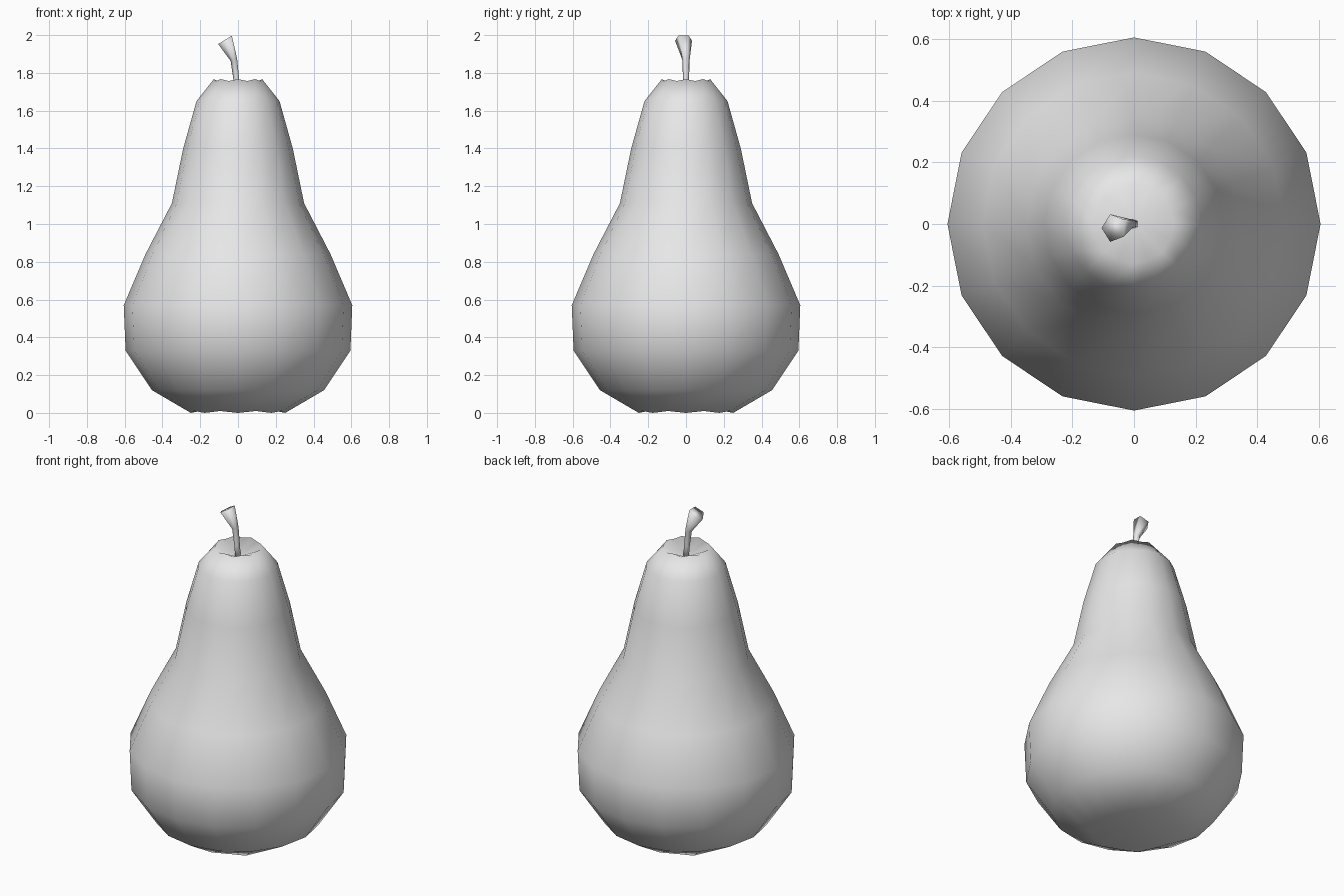
import bpy, bmesh
from math import cos, sin, tau
from mathutils import Vector, Matrix

cube = bpy.data.objects.get("Cube")
if cube:
    bpy.data.objects.remove(cube)

grey = bpy.data.materials.new("plain_grey")
grey.use_nodes = True
grey.diffuse_color = (0.8, 0.8, 0.8, 1)
grey.node_tree.nodes["Principled BSDF"].inputs["Base Color"].default_value = grey.diffuse_color


def skin(bm, rings):
    """Join neighbouring rings of equal size with quads."""
    for low, high in zip(rings, rings[1:]):
        for i in range(len(low)):
            j = (i + 1) % len(low)
            bm.faces.new((low[i], low[j], high[j], high[i]))


def fan(bm, ring, tip):
    """Close a ring towards a single point."""
    point = bm.verts.new(tip)
    for i in range(len(ring)):
        bm.faces.new((ring[i], ring[(i + 1) % len(ring)], point))


def finish(bm, name):
    bmesh.ops.recalc_face_normals(bm, faces=bm.faces)
    mesh = bpy.data.meshes.new(name)
    bm.to_mesh(mesh)
    bm.free()
    mesh.materials.append(grey)
    mesh.shade_smooth()
    obj = bpy.data.objects.new(name, mesh)
    bpy.context.collection.objects.link(obj)
    return obj


# Fruit body: (radius, height, ripple) from the base up, with a dimple at both ends
SIDES = 16
profile = [(0.25, 0.005, 0.005), (0.455, 0.12, 0), (0.595, 0.33, 0),
           (0.605, 0.57, 0), (0.49, 0.84, 0), (0.35, 1.11, 0),
           (0.29, 1.40, 0), (0.22, 1.65, 0), (0.128, 1.762, 0.005)]
bm = bmesh.new()
rings = []
for radius, height, ripple in profile:
    side = 1 if height > 1 else -1
    rings.append([bm.verts.new((radius * cos(tau * i / SIDES),
                                radius * sin(tau * i / SIDES),
                                height + side * ripple * (-1) ** i))
                  for i in range(SIDES)])
skin(bm, rings)
fan(bm, rings[0], (0, 0, 0.05))
fan(bm, rings[-1], (0, 0, 1.70))
finish(bm, "fruit_body")

# Stem: five-sided, leaning and flaring to a slanted end (centre, radius, lean)
stations = [((0.0, 0, 1.68), 0.017, 0.0), ((-0.008, 0, 1.77), 0.017, 0.1),
            ((-0.02, 0, 1.87), 0.02, 0.3), ((-0.065, -0.013, 1.977), 0.047, 0.55)]
bm = bmesh.new()
rings = []
for centre, radius, lean in stations:
    tilt = Matrix.Rotation(-lean, 3, "Y")
    rings.append([bm.verts.new(Vector(centre) + tilt @ Vector(
        (-radius * cos(tau * i / 5), -radius * sin(tau * i / 5), 0)))
        for i in range(5)])
skin(bm, rings)
bm.faces.new(rings[0])
bm.faces.new(rings[-1])
finish(bm, "stem")
